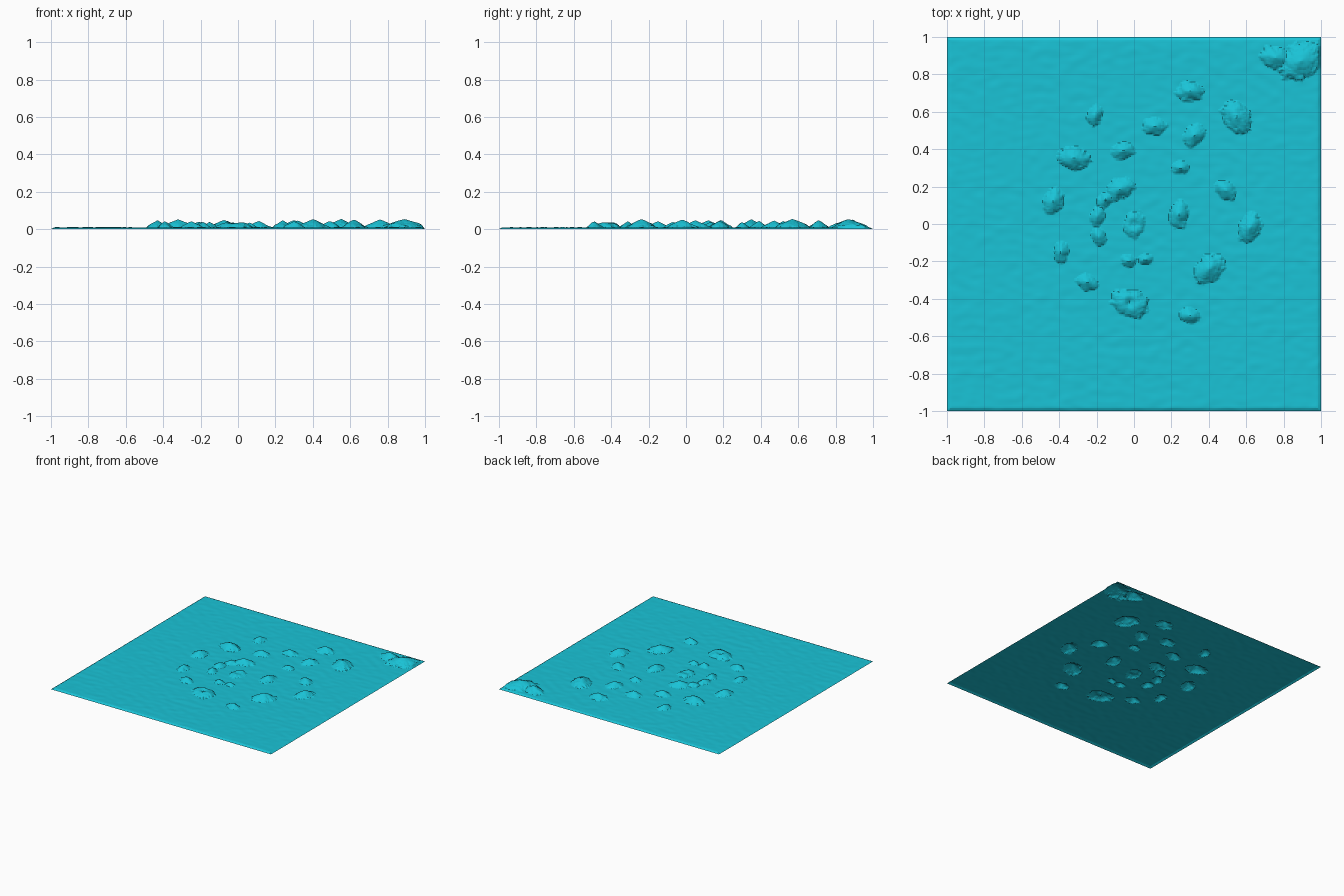
import bpy, bmesh, math
from mathutils import noise, Vector

if "Cube" in bpy.data.objects:
    bpy.data.objects.remove(bpy.data.objects["Cube"])

N = 250          # grid cells per side
BASE = 0.009     # level of the plain
EDGE = 0.018     # width of the sloping rim

# hills: x, y, half length, turn in degrees (width and height follow from length)
HILLS = [
    (.30, .71, .075, 0), (-.21, .58, .06, 75), (.11, .52, .066, 0),
    (.32, .47, .07, 50), (.55, .57, .105, -60), (-.06, .39, .065, 10),
    (-.32, .35, .09, -10), (.25, .30, .05, 0), (.49, .18, .066, -35),
    (.24, .05, .075, 85), (-.43, .12, .075, 70), (.62, -.02, .085, 60),
    (-.39, -.15, .06, 80), (.40, -.24, .095, 45), (-.25, -.31, .06, -15),
    (.30, -.49, .06, -15), (.89, .87, .135, 30), (.76, .89, .085, -15),
]
CRATERS = [(0, 0, .078, 80), (-.02, -.42, .105, -20)]

# broken ring of small hills round the centre
RING = []
for deg, size in ((112, .08), (140, .052), (168, .055), (200, .054), (262, .045), (288, .042)):
    t = math.radians(deg)
    RING.append((.2 * math.cos(t), .2 * math.sin(t), size, deg - 90))


def height(x, y):
    # gently rippled plain
    z = BASE + 0.0018 * noise.noise(Vector((x * 14, y * 22, 3)))
    rough = noise.fractal(Vector((x * 22, y * 22, 0)), 0.8, 2.0, 3)
    rise = 0.0
    for hx, hy, a, turn in HILLS + RING + CRATERS:
        dx, dy = x - hx, y - hy
        if dx * dx + dy * dy > 0.04:
            continue
        t = math.radians(turn)
        u = (dx * math.cos(t) + dy * math.sin(t)) / a
        v = (dy * math.cos(t) - dx * math.sin(t)) / (a * 0.7)
        d = max(0, math.hypot(u, v) + 0.22 * rough)
        if d < 1:
            top = min(0.046, 0.012 + 0.36 * a)
            rise = max(rise, top * (1 - d) ** 0.8 * (1 + 0.22 * rough))
    # hollow out the two craters
    for cx, cy, _, _ in CRATERS:
        rise -= 0.028 * math.exp(-((x - cx) ** 2 + (y - cy) ** 2) / 0.0008)
    z += max(rise, 0)
    # sides fall to the ground
    border = 1 - max(abs(x), abs(y))
    return max(0.0, z * min(1, border / EDGE))


# open terrain sheet
bm = bmesh.new()
bmesh.ops.create_grid(bm, x_segments=N, y_segments=N, size=1)
for v in bm.verts:
    v.co.z = height(v.co.x, v.co.y)
mesh = bpy.data.meshes.new("terrain")
bm.to_mesh(mesh)
bm.free()
terrain = bpy.data.objects.new("terrain", mesh)
bpy.context.collection.objects.link(terrain)

# cyan surface
mat = bpy.data.materials.new("cyan")
mat.diffuse_color = (0.01, 0.55, 0.68, 1)
mat.use_nodes = True
mat.node_tree.nodes["Principled BSDF"].inputs["Base Color"].default_value = mat.diffuse_color
mesh.materials.append(mat)
